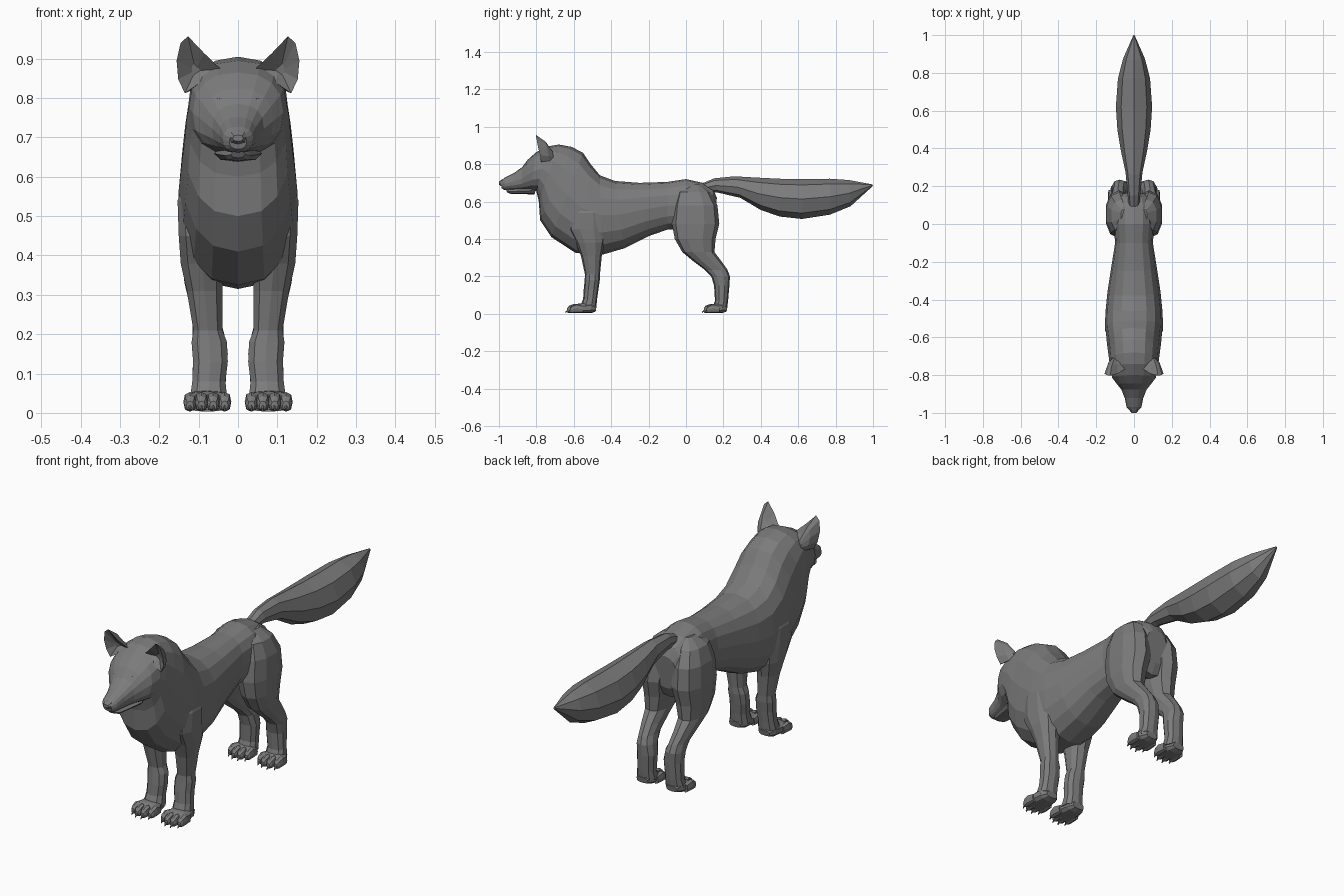
import bpy, bmesh, math
from mathutils import Vector

fur = bpy.data.materials.new("dark_grey")
fur.diffuse_color = (.2, .2, .2, 1)


def make(name, bm, mirror=False):
    bmesh.ops.recalc_face_normals(bm, faces=bm.faces)
    me = bpy.data.meshes.new(name)
    bm.to_mesh(me)
    bm.free()
    me.materials.append(fur)
    ob = bpy.data.objects.new(name, me)
    bpy.context.collection.objects.link(ob)
    if mirror:
        ob.modifiers.new("Mirror", 'MIRROR').use_mirror_merge = False
    return ob


def ring(c, u, v, n, p):
    """Superellipse around c spanned by half axes u and v."""
    f = lambda t: math.copysign(abs(t) ** p, t)
    out = []
    for i in range(n):
        a = 2 * math.pi * i / n
        out.append(c + u * f(math.cos(a)) + v * f(math.sin(a)))
    return out


def skin(bm, rings, caps=True):
    vs = [[bm.verts.new(q) for q in r] for r in rings]
    n = len(vs[0])
    for a, b in zip(vs, vs[1:]):
        for i in range(n):
            bm.faces.new((a[i], a[(i + 1) % n], b[(i + 1) % n], b[i]))
    if caps:
        bm.faces.new(vs[0])
        bm.faces.new(vs[-1])


def lengthwise(secs, n, p=0.85, x=0.0):
    """Rings from (top y, top z, bottom y, bottom z, half width)."""
    res = []
    for ty, tz, by, bz, w in secs:
        t, b = Vector((x, ty, tz)), Vector((x, by, bz))
        res.append(ring((t + b) / 2, (t - b) / 2, Vector((w, 0, 0)), n, p))
    return res


def upright(secs, n, p=0.85):
    """Horizontal rings from (z, y0, y1, x0, x1)."""
    return [ring(Vector(((c + d) / 2, (a + b) / 2, z)), Vector((0, (b - a) / 2, 0)),
                 Vector(((d - c) / 2, 0, 0)), n, p) for z, a, b, c, d in secs]


# Body, neck and head in one continuous skin
bm = bmesh.new()
skin(bm, lengthwise([
    (.165, .62, .15, .46, .06), (.145, .665, .125, .41, .09), (.09, .70, .09, .41, .108),
    (0, .72, 0, .45, .108), (-.10, .705, -.10, .45, .10),
    (-.25, .70, -.20, .415, .12), (-.38, .71, -.33, .35, .14),
    (-.46, .74, -.45, .315, .15), (-.51, .80, -.59, .325, .151),
    (-.55, .86, -.72, .41, .143), (-.61, .892, -.78, .50, .135),
    (-.68, .905, -.787, .60, .13), (-.74, .895, -.80, .655, .125),
    (-.80, .865, -.83, .66, .115), (-.845, .825, -.85, .66, .09),
    (-.875, .785, -.88, .66, .066), (-.92, .752, -.93, .66, .048),
    (-.97, .727, -.97, .662, .039), (-.993, .71, -.985, .67, .022)], 16))
make("body", bm)

# Lower jaw
bm = bmesh.new()
skin(bm, lengthwise([(-.80, .68, -.81, .638, .06), (-.88, .672, -.88, .64, .046),
                     (-.94, .668, -.935, .64, .034), (-.965, .665, -.955, .648, .018)], 8))
make("jaw", bm)

# Nose pad
bm = bmesh.new()
skin(bm, lengthwise([(-.965, .722, -.97, .69, .02), (-.985, .718, -.989, .683, .023),
                     (-1, .706, -1, .69, .014)], 8))
make("nose", bm)

# Tail
bm = bmesh.new()
skin(bm, lengthwise([
    (.07, .69, .09, .65, .028), (.15, .724, .17, .648, .034), (.26, .735, .29, .62, .045),
    (.38, .728, .40, .555, .07), (.50, .722, .50, .52, .088), (.62, .72, .62, .507, .096),
    (.77, .722, .77, .53, .085), (.87, .715, .88, .575, .058),
    (.995, .692, 1.0, .684, .004)], 8, 1.0))
make("tail", bm)

# Legs
bm = bmesh.new()
skin(bm, upright([
    (.64, -.57, -.49, .06, .115), (.54, -.62, -.44, .04, .156), (.45, -.63, -.43, .04, .153),
    (.38, -.59, -.435, .035, .148), (.31, -.562, -.45, .038, .132),
    (.21, -.54, -.46, .038, .115), (.18, -.542, -.461, .026, .12),
    (.13, -.547, -.468, .024, .116), (.08, -.55, -.475, .03, .118),
    (.03, -.57, -.48, .025, .125)], 10))
make("front_leg", bm, True)

bm = bmesh.new()
skin(bm, upright([
    (.69, .01, .08, .03, .07), (.65, -.045, .13, .01, .122), (.58, -.065, .168, .006, .147),
    (.48, -.075, .178, .006, .152), (.40, -.06, .158, .02, .148), (.33, -.02, .152, .036, .138),
    (.28, .04, .19, .043, .126), (.235, .10, .222, .043, .116), (.20, .135, .235, .033, .118),
    (.15, .15, .232, .024, .116), (.07, .155, .225, .03, .118),
    (.03, .14, .22, .025, .125)], 10))
make("hind_leg", bm, True)

# Paws: pad, four toes and claws each
for name, front, back in (("front_paw", -.645, -.478), ("hind_paw", .085, .222)):
    bm = bmesh.new()
    skin(bm, lengthwise([(back, .04, back - .005, .012, .03), (back - .03, .06, back - .03, .003, .046),
                         (front + .07, .055, front + .07, .003, .056),
                         (front + .045, .045, front + .045, .003, .054)], 10, .7, .078))
    for x, d in ((.034, .025), (.063, .01), (.093, .01), (.122, .025)):
        f = front + d
        skin(bm, lengthwise([(f + .07, .045, f + .07, .004, .013), (f + .035, .053, f + .035, .003, .017),
                             (f + .01, .043, f + .01, .003, .015),
                             (f, .03, f, .008, .009)], 8, .8, x))
        skin(bm, lengthwise([(f + .01, .028, f + .005, .012, .006),
                             (f - .01, .012, f - .01, .003, .002)], 5, 1, x))
    make(name, bm, True)

# Ears: rim, rounded back and hollow front
rim = [Vector(q) for q in ((.042, -.765, .872), (.086, -.792, .914), (.127, -.803, .957),
                           (.146, -.80, .94), (.156, -.792, .895), (.152, -.78, .848),
                           (.135, -.775, .812), (.095, -.78, .84))]
root, pit = Vector((.095, -.69, .83)), Vector((.108, -.75, .87))
back = [[q.lerp(root, t) + Vector((0, s, 0)) for q in rim] for t, s in ((.7, .01), (.3, .02), (0, 0))]
front = [[q.lerp(pit, t) for q in rim] for t in (.16, .8)]
bm = bmesh.new()
skin(bm, back + front)
make("ear", bm, True)

# Eyes and eyelids
eye = Vector((.05, -.849, .78))
look = Vector((.5, -1, .25)).normalized()
side = look.cross(Vector((0, 0, 1))).normalized()
up = side.cross(look)
bm = bmesh.new()
bmesh.ops.create_uvsphere(bm, u_segments=12, v_segments=8, radius=.016)
bmesh.ops.translate(bm, verts=bm.verts, vec=eye)
make("eye", bm, True)
bm = bmesh.new()
skin(bm, [ring(eye + look * d, side * r * 1.35, up * r, 12, 1)
          for d, r in ((-.012, .03), (.006, .024), (.01, .018), (.004, .013))], False)
make("eyelid", bm, True)
